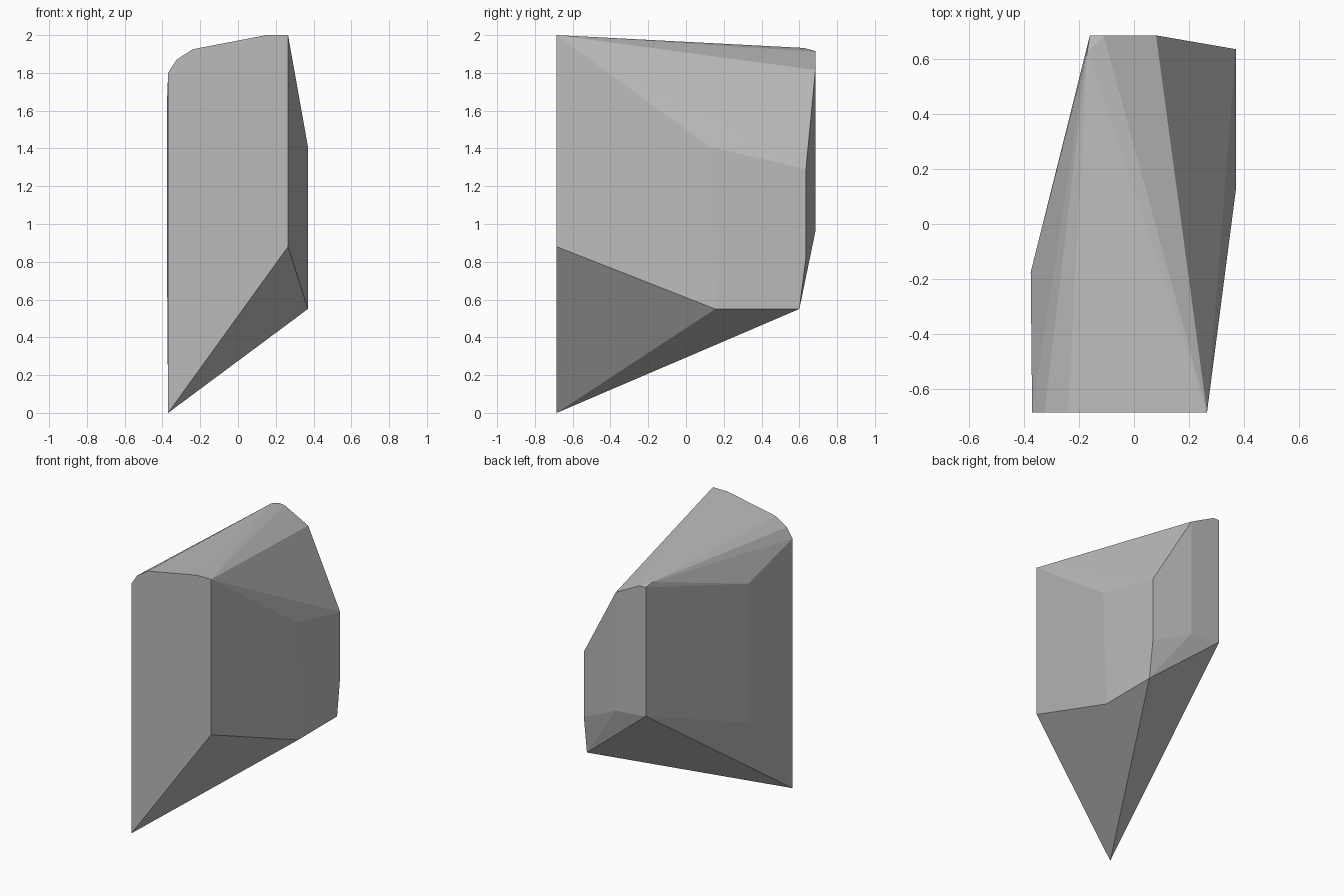
import bpy, bmesh

if "Cube" in bpy.data.objects:
    bpy.data.objects.remove(bpy.data.objects["Cube"])

# Faceted boulder: convex hull of its corner points, grouped by flat side
front = [(x, -0.685, z) for x, z in
         [(-0.37, 0), (-0.37, 1.8), (-0.325, 1.87), (-0.24, 1.925),
          (0.15, 2.0), (0.265, 2.0), (0.265, 0.88)]]
right = [(0.37, y, z) for y, z in
         [(0.125, 1.41), (0.635, 1.29), (0.635, 0.82), (0.60, 0.55), (0.155, 0.55)]]
back = [(x, 0.685, z) for x, z in
        [(-0.16, 1.915), (-0.11, 1.913), (0.08, 1.815), (0.08, 0.96), (-0.16, 0.985)]]
left = [(-0.375, -0.175, 1.67), (-0.375, -0.175, 0.67)]
top_ridge = [(-0.17, 0.625, 1.932)]

bm = bmesh.new()
for p in front + right + back + left + top_ridge:
    bm.verts.new(p)
result = bmesh.ops.convex_hull(bm, input=bm.verts)
loose = [v for v in bm.verts if not v.link_faces]
bmesh.ops.delete(bm, geom=loose, context='VERTS')
bmesh.ops.recalc_face_normals(bm, faces=bm.faces)

mesh = bpy.data.meshes.new("rock")
bm.to_mesh(mesh)
bm.free()

# Plain grey stone
stone = bpy.data.materials.new("stone grey")
stone.diffuse_color = (0.5, 0.5, 0.5, 1)
stone.use_nodes = True
stone.node_tree.nodes["Principled BSDF"].inputs["Base Color"].default_value = stone.diffuse_color
mesh.materials.append(stone)

rock = bpy.data.objects.new("rock", mesh)
bpy.context.collection.objects.link(rock)
